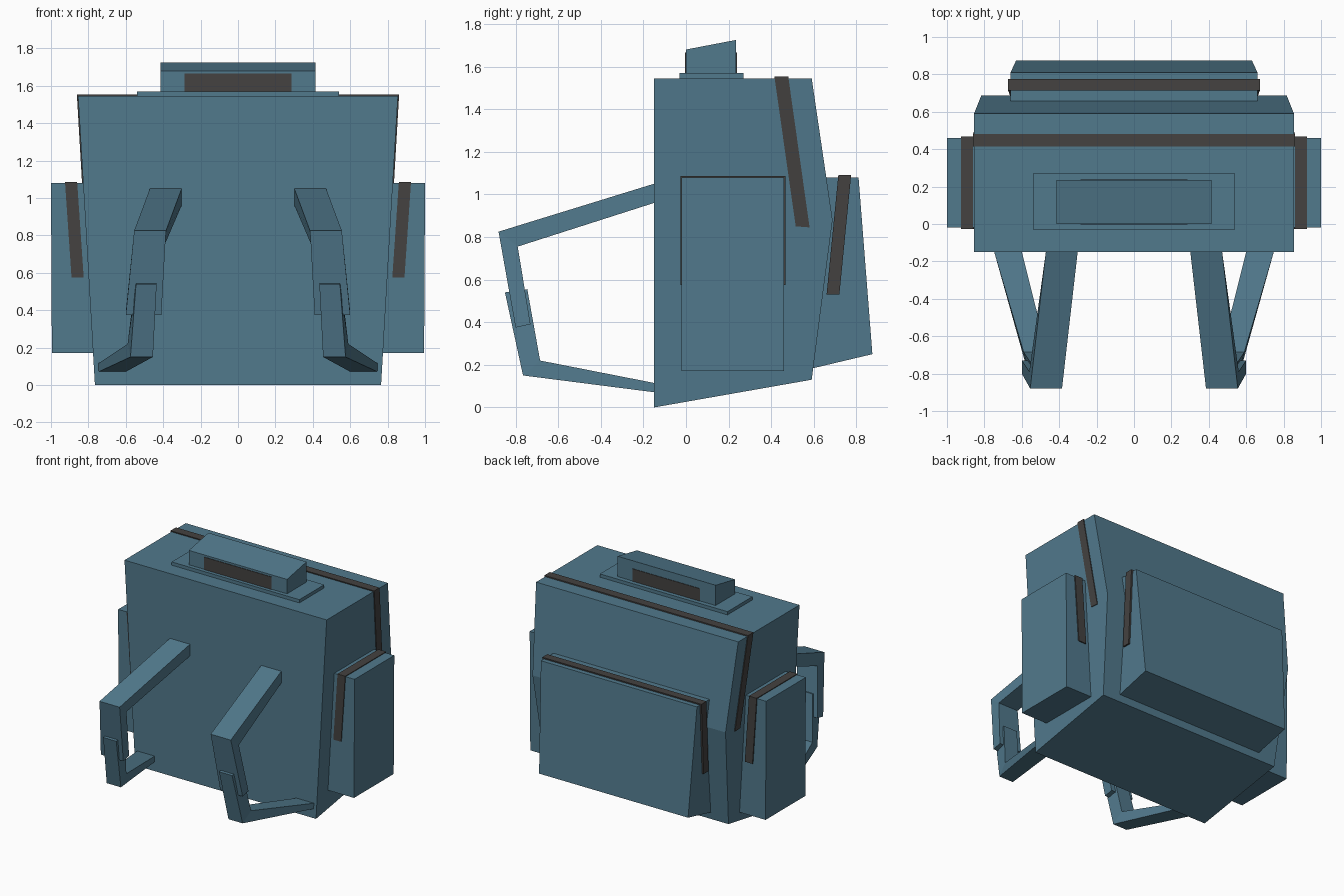
import bpy, bmesh

if "Cube" in bpy.data.objects:
    bpy.data.objects.remove(bpy.data.objects["Cube"])


def material(name, rgb):
    m = bpy.data.materials.new(name)
    m.diffuse_color = (*rgb, 1)
    m.use_nodes = True
    m.node_tree.nodes["Principled BSDF"].inputs["Base Color"].default_value = m.diffuse_color
    return m


BLUE = material("blue canvas", (0.083, 0.192, 0.265))
DARK = material("dark trim", (0.058, 0.054, 0.052))


def loft(name, sections, mat):
    """Closed solid through matching rings of points."""
    bm = bmesh.new()
    rings = [[bm.verts.new(p) for p in s] for s in sections]
    n = len(rings[0])
    for a, b in zip(rings, rings[1:]):
        for i in range(n):
            j = (i + 1) % n
            bm.faces.new((a[i], a[j], b[j], b[i]))
    bm.faces.new(rings[0])
    bm.faces.new(rings[-1][::-1])
    bmesh.ops.recalc_face_normals(bm, faces=bm.faces)
    me = bpy.data.meshes.new(name)
    bm.to_mesh(me)
    bm.free()
    me.materials.append(mat)
    ob = bpy.data.objects.new(name, me)
    bpy.context.collection.objects.link(ob)
    return ob


def side_profile(name, pts, half, mat):
    """(y, z) profile spanning both sides; half-width depends on height."""
    return loft(name, [[(s * half(z), y, z) for y, z in pts] for s in (-1, 1)], mat)


def front_profile(name, pts, y0, y1, mat):
    """(x, z) profile extruded along y."""
    return loft(name, [[(x, y, z) for x, z in pts] for y in (y0, y1)], mat)


def strap(name, stations, side):
    """Stations: outer y, z, x0, x1 then inner y, z, x0, x1."""
    return loft(name, [[(side * a, y, z), (side * b, y, z), (side * d, v, w), (side * c, v, w)]
                       for y, z, a, b, v, w, c, d in stations], BLUE)


def body_half(z):
    return 0.765 + 0.09 * z / 1.545


def pocket_half(z):
    return 0.63 + 0.03 * (z - 0.25) / 0.83


# Main bag with slanted bottom and bulging back
side_profile("bag_body", [(-0.15, 0), (0.59, 0.13), (0.688, 0.88), (0.59, 1.545), (-0.15, 1.545)],
             body_half, BLUE)
side_profile("body_zip", [(0.415, 1.553), (0.48, 1.553), (0.58, 0.845), (0.515, 0.85)],
             lambda z: body_half(z) + 0.006, DARK)

# Back pocket and its zip
side_profile("back_pocket", [(0.55, 0.173), (0.875, 0.25), (0.81, 1.08), (0.60, 1.08)],
             pocket_half, BLUE)
side_profile("back_pocket_zip", [(0.715, 1.09), (0.775, 1.09), (0.72, 0.53), (0.66, 0.53)],
             lambda z: pocket_half(z) + 0.013, DARK)

# Top handle: base plate, grip block and dark opening
side_profile("handle_base", [(-0.03, 1.53), (0.27, 1.53), (0.27, 1.57), (-0.03, 1.57)],
             lambda z: 0.54, BLUE)
side_profile("handle", [(0, 1.56), (0.235, 1.56), (0.235, 1.725), (0, 1.68)],
             lambda z: 0.415, BLUE)
side_profile("handle_opening", [(-0.004, 1.565), (0.239, 1.565), (0.239, 1.665), (-0.004, 1.665)],
             lambda z: 0.285, DARK)

# Paired side pockets and shoulder straps
UPPER = [(-0.14, 1.053, 0.30, 0.47, -0.14, 0.963, 0.30, 0.47),
         (-0.88, 0.825, 0.385, 0.555, -0.79, 0.755, 0.39, 0.56),
         (-0.80, 0.375, 0.41, 0.60, -0.73, 0.39, 0.41, 0.60)]
LOWER = [(-0.85, 0.54, 0.435, 0.545, -0.745, 0.555, 0.435, 0.55),
         (-0.765, 0.15, 0.455, 0.575, -0.685, 0.22, 0.465, 0.59),
         (-0.14, 0.07, 0.602, 0.747, -0.14, 0.113, 0.602, 0.75)]
for tag, s in (("left", -1), ("right", 1)):
    front_profile(tag + "_side_pocket",
                  [(s * 0.74, 0.172), (s * 0.995, 0.172), (s * 1.0, 1.08), (s * 0.78, 1.08)],
                  -0.02, 0.46, BLUE)
    front_profile(tag + "_pocket_zip",
                  [(s * 0.825, 0.575), (s * 0.89, 0.575), (s * 0.925, 1.086), (s * 0.86, 1.086)],
                  -0.026, 0.468, DARK)
    strap(tag + "_upper_strap", UPPER, s)
    strap(tag + "_lower_strap", LOWER, s)
